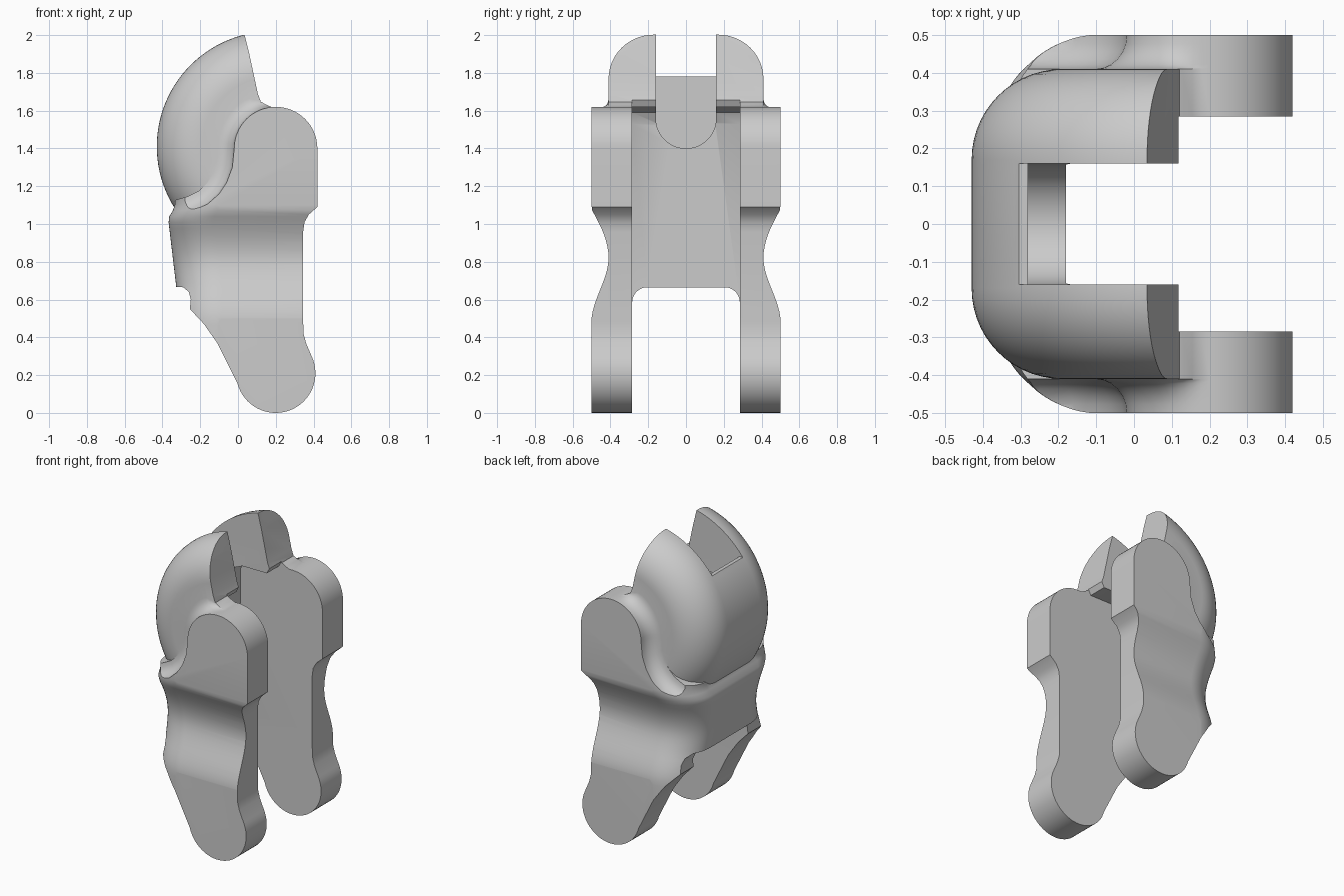
import bpy, bmesh
from math import sin, cos, pi, radians, hypot

if "Cube" in bpy.data.objects:
    bpy.data.objects.remove(bpy.data.objects["Cube"])

grey = bpy.data.materials.new("plain_grey")
grey.use_nodes = True
grey.diffuse_color = (0.6, 0.6, 0.6, 1)
grey.node_tree.nodes["Principled BSDF"].inputs["Base Color"].default_value = (0.6, 0.6, 0.6, 1)


def loft(name, rings):
    """Closed solid through rings of equal point count."""
    bm = bmesh.new()
    loops = [[bm.verts.new(p) for p in ring] for ring in rings]
    n = len(loops[0])
    for a, b in zip(loops, loops[1:]):
        for i in range(n):
            j = (i + 1) % n
            bm.faces.new((a[i], a[j], b[j], b[i]))
    bm.faces.new(loops[0])
    bm.faces.new(loops[-1])
    bmesh.ops.recalc_face_normals(bm, faces=bm.faces)
    mesh = bpy.data.meshes.new(name)
    bm.to_mesh(mesh)
    bm.free()
    mesh.materials.append(grey)
    obj = bpy.data.objects.new(name, mesh)
    bpy.context.collection.objects.link(obj)
    return obj


def prism_y(name, pts, half):
    return loft(name, [[(x, y, z) for x, z in pts] for y in (-half, half)])


def prism_x(name, pts, x0, x1):
    return loft(name, [[(x, y, z) for y, z in pts] for x in (x0, x1)])


def arc(cx, cy, r, a0, a1, steps):
    angles = [radians(a0 + (a1 - a0) * i / steps) for i in range(steps + 1)]
    return [(cx + r * cos(a), cy + r * sin(a)) for a in angles]


def combine(obj, other, operation):
    mod = obj.modifiers.new(operation.lower(), 'BOOLEAN')
    mod.object, mod.operation, mod.solver = other, operation, 'EXACT'
    bpy.ops.object.select_all(action='DESELECT')
    bpy.context.view_layer.objects.active = obj
    obj.select_set(True)
    bpy.ops.object.modifier_apply(modifier=mod.name)
    bpy.data.objects.remove(other)


# Side outline of the forked body
shoulder = arc(.2, 1.4, .22, 0, 180, 32) + [
    (-.03, 1.3), (-.06, 1.22), (-.1, 1.16), (-.16, 1.105), (-.24, 1.065), (-.4, 1.02)]
lower = [(-.4, .67), (-.29, .665), (-.26, .64), (-.25, .6), (-.255, .55), (-.18, .47),
         (-.11, .37), (-.05, .25)] + arc(.2, .21, .21, 195, 385, 32) + [
    (.36, .37), (.347, .42), (.345, .48), (.345, .96), (.352, 1.01), (.375, 1.05), (.42, 1.09)]


def body_outline(d):
    """Grow the shoulder edge by d to form the fillet against the shell."""
    pts = shoulder + lower
    out = []
    for i, (x, z) in enumerate(pts):
        if i < len(shoulder):
            (ax, az), (bx, bz) = pts[i - 1], pts[i + 1]
            if i == len(shoulder) - 1:
                bx, bz = x, z
            length = hypot(bx - ax, bz - az)
            grow = d * min(1, max(0, (.17 - x) / .08))
            x, z = x + grow * (bz - az) / length, z - grow * (bx - ax) / length
        out.append((x, z))
    return out


steps = [radians(15 * i) for i in range(7)]
layers = [(.5 - .09 * sin(t), .085 * (1 - cos(t))) for t in steps]
layers += [(-y, d) for y, d in reversed(layers)]
body = loft("knuckle_link", [[(x, y, z) for x, z in body_outline(d)] for y, d in layers])

# Waisted envelope with rounded rear corners
rings = []
for i in range(61):
    z = -.1 + 1.9 * i / 60
    u = min(1, max(0, (z - .48) / .34)) if z < .82 else min(1, max(0, (1.08 - z) / .26))
    w = .501 - .091 * (u * u * (3 - 2 * u) if z < .82 else sin(u * pi / 2))
    rear = -.326 - .119 * min(.37, max(0, z - .66)) + .6 * min(.06, max(0, z - 1.03))
    corner = arc(rear + .24, w - .24, .24, 90, 180, 16)
    plan = [(1, w)] + corner + [(x, -y) for x, y in reversed(corner)] + [(1, -w)]
    rings.append([(x, y, z) for x, y in plan])
combine(body, loft("envelope", rings), 'INTERSECT')

# Round shell, a turned solid trimmed at its front and lower edges
edge = [(.02, .41)] + arc(.37, .17, .24, 90, 0, 14)
section = edge + [(r, -y) for r, y in reversed(edge)]
turns = 112
shell = loft("round_shell", [
    [(.18 + r * cos(2 * pi * k / turns), y, 1.41 + r * sin(2 * pi * k / turns))
     for k in range(turns)] for r, y in section])
trim = [(-1, .95), (-.4, 1.02), (-.2, 1.06), (.1, 1.08), (.15, 1.4),
        (.12, 1.65), (.105, 1.69), (.06, 1.9), (.035, 2.0), (.01, 2.2), (-1, 2.2)]
combine(shell, prism_y("shell_trim", trim, .7), 'INTERSECT')
combine(body, shell, 'UNION')

# Clear the space between the side plates
inner = [(-.18, -.2), (.9, -.2), (.9, 2.3), (.14, 2.3), (.13, 1.68), (.1, 1.62),
         (-.08, 1.62), (-.15, 1.59), (-.18, 1.53)]
combine(body, prism_y("inner_gap", inner, .285), 'DIFFERENCE')

# Arch below the rear web
arch = [(.285, -.2)] + arc(.205, .585, .08, 0, 90, 8)
arch += [(-y, z) for y, z in reversed(arch)]
combine(body, prism_x("arch_cut", arch, -1, .5), 'DIFFERENCE')

# Groove in the rear web and the slot between the two top lobes
groove = arc(0, 1.56, .16, 180, 360, 24) + [(.16, 2.3), (-.16, 2.3)]
combine(body, prism_x("groove_cut", groove, -.28, 1), 'DIFFERENCE')
slot = [(-.16, 1.78), (.16, 1.78), (.16, 2.3), (-.16, 2.3)]
combine(body, prism_x("slot_cut", slot, -1, .9), 'DIFFERENCE')

bpy.ops.object.select_all(action='DESELECT')
body.select_set(True)
bpy.context.view_layer.objects.active = body
bpy.ops.object.shade_smooth_by_angle(angle=radians(30))
